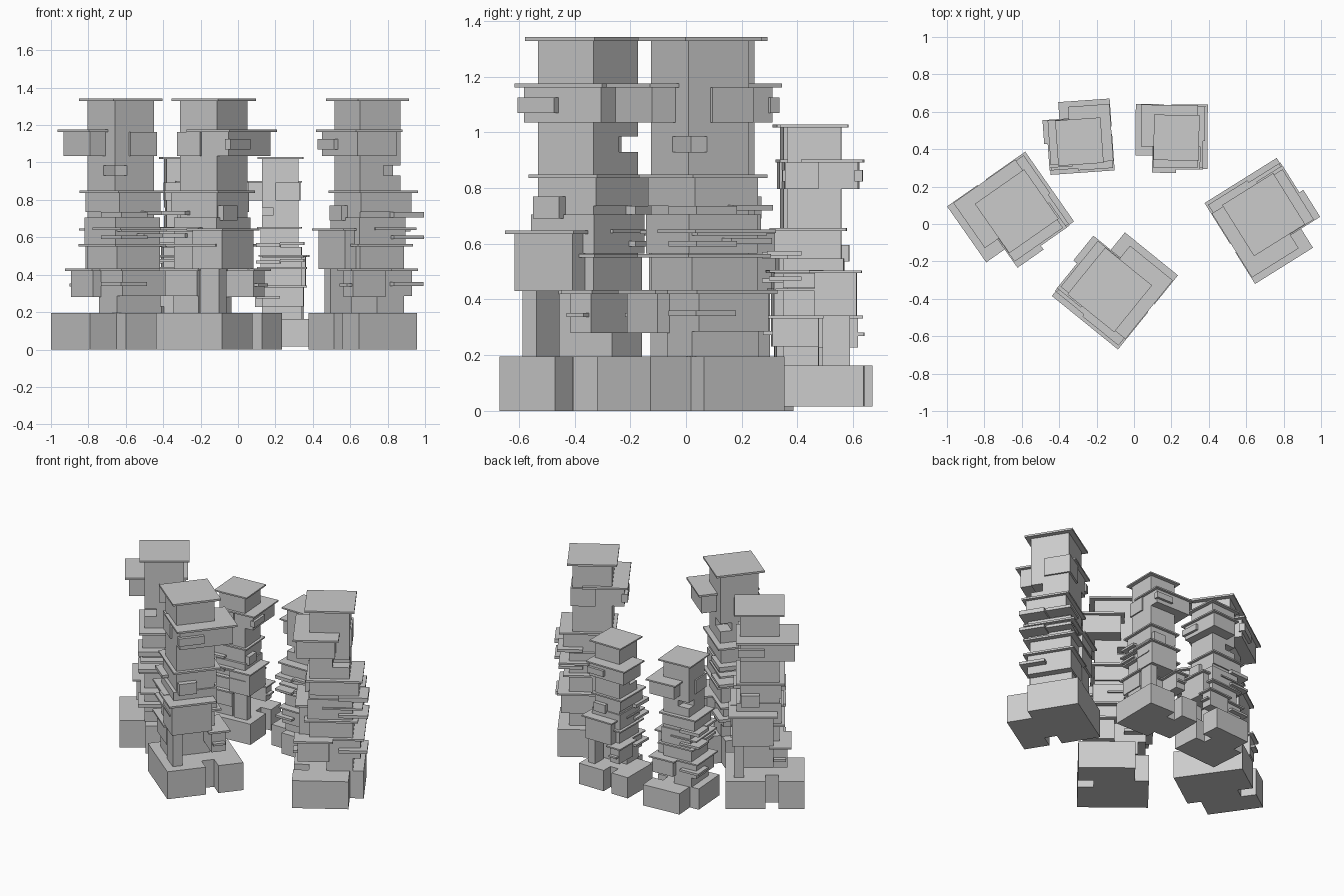
import bpy, bmesh, math
from mathutils import Matrix, Vector

if "Cube" in bpy.data.objects:
    bpy.data.objects.remove(bpy.data.objects["Cube"])

PARTS = {}
PLATE = .013


def box(part, x0, x1, y0, y1, z0, z1):
    """Add a box to a named part of the tower."""
    bm = PARTS.setdefault(part, bmesh.new())
    size = Vector((x1 - x0, y1 - y0, z1 - z0))
    mid = Vector((x0 + x1, y0 + y1, z0 + z1)) / 2
    bmesh.ops.create_cube(bm, size=1, matrix=Matrix.Translation(mid) @ Matrix.Diagonal(size).to_4x4())


def room(x0, x1, y0, y1, z0, z1, over=.024):
    """A room with a thin overhanging roof plate."""
    box("rooms", x0, x1, y0, y1, z0, z1)
    box("roofs", x0 - over, x1 + over, y0 - over, y1 + over, z1, z1 + PLATE)


def ledge(sx, sy, z, reach=.25, width=.17, height=.02):
    """A thin balcony around the corner given by the two signs."""
    xs, ys = sorted((sx * .06, sx * reach)), sorted((0, sy * width))
    box("ledges", *xs, *ys, z, z + height)


# Notched plinth: middle, rear half and two front blocks
BASE = .195
side, far, front = -.22, .29, .235
box("base", -.13, .135, side, far, 0, BASE)
box("base", side, -.13, side, .12, 0, BASE)
box("base", .135, front, side, .038, 0, BASE)
box("base", .135, front, .122, far, 0, BASE)

# Central shaft with a corner recess high up
w = .128
box("shaft", -.15, .02, -.155, w, BASE, .43)
box("shaft", -w, w, -w, w, .43, .93)
box("shaft", -.02, w, -w, w, .93, .985)
box("shaft", -w, -.02, -w, .05, .93, .985)
room(-w, w, -w, w, .985, 1.329, .033)
box("corner_leg", .04, .17, -.165, -.10, BASE, .43)

# Rooms that stick out of the shaft, from the top down
room(-.04, .207, -w, .228, 1.035, 1.162)
box("rooms", -.14, .02, -.14, .035, 1.035, 1.162)
room(-.19, w, -w, .14, .735, .836)
room(-.19, .02, -.165, w, .63, .638)
box("rooms", -.15, .14, -.15, .14, .565, .705)
room(0, .20, -.178, .09, .43, .635)
room(-.15, w, -.15, w, .43, .55, .035)
room(-.20, .02, -.165, w, .285, .42)
room(0, .205, .085, .18, .28, .42)

# Balconies and window boxes
ledge(-1, 1, .705, height=.03)
ledge(-1, -1, .72, .225)
ledge(1, -1, .69, .165, .12, .08)
ledge(-1, 1, .59)
ledge(-1, -1, .60, .215)
ledge(-1, 1, .34, .245)
box("ledges", .10, .235, .09, .17, .336, .352)
box("ledges", .19, .23, -.14, .03, 1.07, 1.125)


def place(name, mesh, x, y, angle, scale=1, z=0):
    ob = bpy.data.objects.new(name, mesh)
    ob.location = (x, y, z)
    ob.rotation_euler.z = math.radians(angle)
    ob.scale = (scale,) * 3
    bpy.context.collection.objects.link(ob)


# The same tower stands five times: three large, two small at the back
for part, bm in PARTS.items():
    mesh = bpy.data.meshes.new(part)
    bm.to_mesh(mesh)
    bm.free()
    place("left_tower_" + part, mesh, -.627, .068, 125)
    place("front_tower_" + part, mesh, -.13, -.352, -39)
    place("right_tower_" + part, mesh, .693, .05, 212)
    place("back_left_tower_" + part, mesh, -.292, .44, 4, .755, .015)
    place("back_right_tower_" + part, mesh, .227, .462, 89.5, .755, .015)
